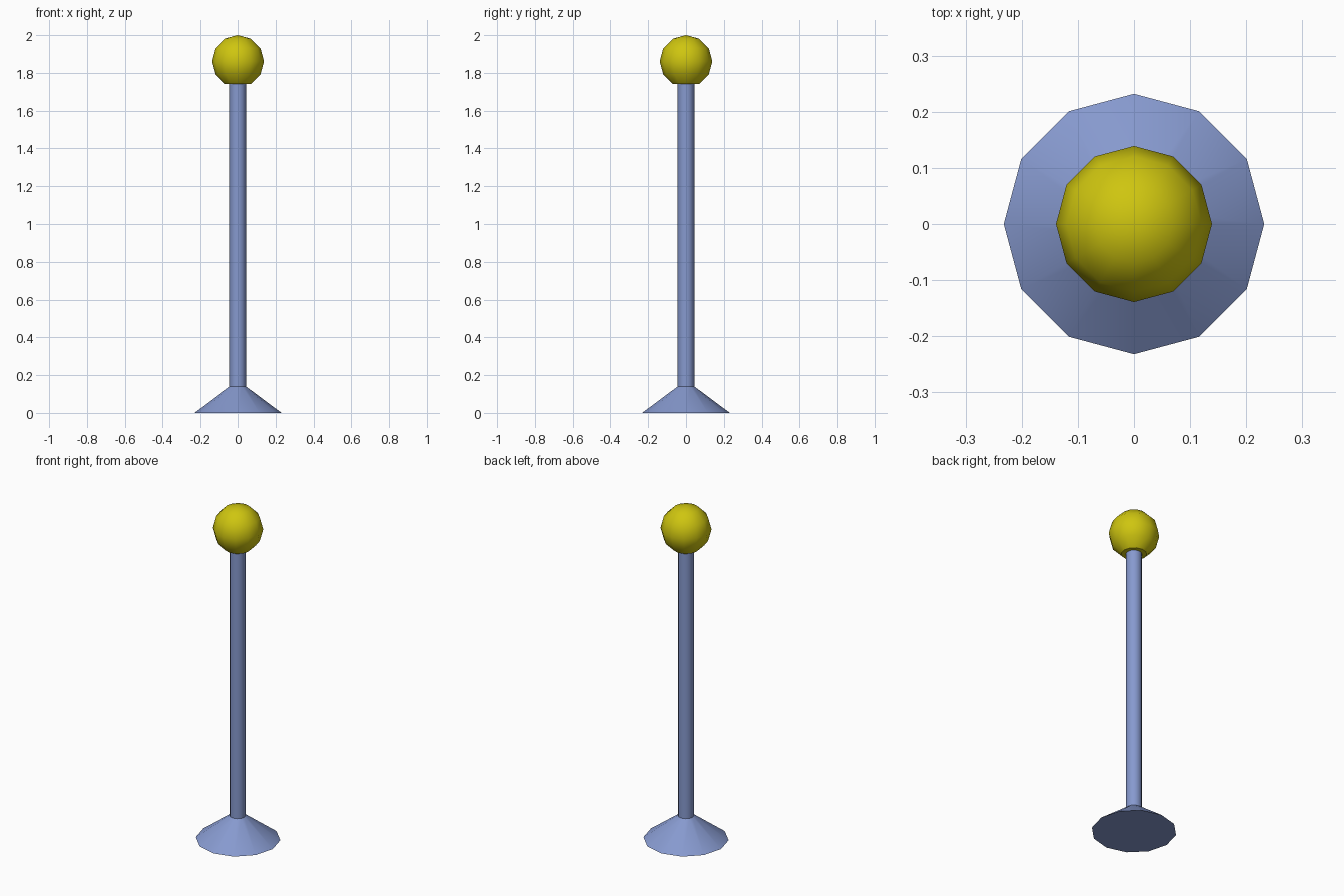
import bpy, bmesh
from math import sin, cos, pi, radians

if "Cube" in bpy.data.objects:
    bpy.data.objects.remove(bpy.data.objects["Cube"])

SIDES = 12


def material(name, colour):
    mat = bpy.data.materials.new(name)
    mat.diffuse_color = colour
    mat.use_nodes = True
    mat.node_tree.nodes["Principled BSDF"].inputs["Base Color"].default_value = mat.diffuse_color
    return mat


def lathe(name, profile, mat):
    """Turn a bottom-to-top (radius, z) profile into a closed 12-sided solid."""
    bm = bmesh.new()
    rings = []
    for r, z in profile:
        if r == 0:
            rings.append([bm.verts.new((0, 0, z))] * SIDES)
        else:
            rings.append([bm.verts.new((r * cos(2 * pi * i / SIDES), r * sin(2 * pi * i / SIDES), z))
                          for i in range(SIDES)])
    for low, high in zip(rings, rings[1:]):
        for i in range(SIDES):
            j = (i + 1) % SIDES
            bm.faces.new(dict.fromkeys((low[i], low[j], high[j], high[i])))
    bm.faces.new(rings[0][::-1])
    if profile[-1][0] > 0:
        bm.faces.new(rings[-1])
    bmesh.ops.recalc_face_normals(bm, faces=bm.faces)
    mesh = bpy.data.meshes.new(name)
    bm.to_mesh(mesh)
    bm.free()
    mesh.materials.append(mat)
    obj = bpy.data.objects.new(name, mesh)
    bpy.context.collection.objects.link(obj)
    bpy.ops.object.select_all(action='DESELECT')
    obj.select_set(True)
    bpy.context.view_layer.objects.active = obj
    bpy.ops.object.shade_smooth_by_angle(angle=radians(40))
    return obj


blue = material("blue_metal", (0.24, 0.32, 0.62, 1))
yellow = material("yellow", (0.62, 0.56, 0.005, 1))

# Flared foot and slim pole in one turned piece
R_POLE, BALL_R, BALL_Z = 0.044, 0.139, 1.861
ball_base = BALL_Z - BALL_R * cos(pi / 6)
lathe("pole_and_foot", [(0.232, 0), (R_POLE, 0.14), (R_POLE, ball_base)], blue)

# Ball with a flattened underside resting on the pole
lathe("ball", [(BALL_R * sin(a * pi / 6) if a < 6 else 0, BALL_Z - BALL_R * cos(a * pi / 6))
               for a in range(1, 7)], yellow)
